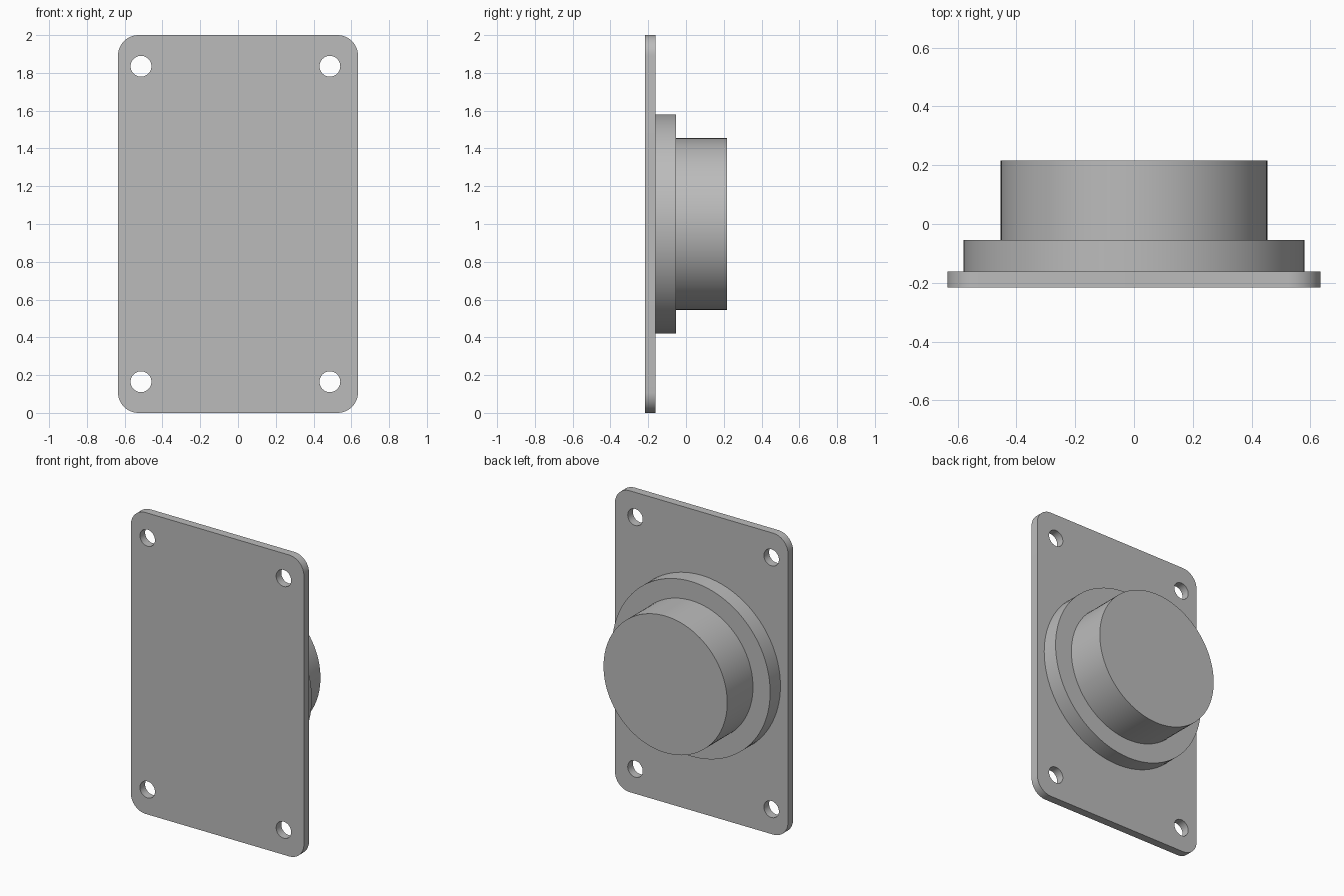
import bpy, bmesh, math

cube = bpy.data.objects.get("Cube")
if cube:
    bpy.data.objects.remove(cube, do_unlink=True)

U = 2 / 37              # base module: plate thickness
FRONT = -4 * U          # front face of the plate
HALF_W, MID_Z = 11.75 * U, 1.0

grey = bpy.data.materials.new("plain grey")
grey.use_nodes = True
colour = (0.5, 0.5, 0.5, 1)
grey.diffuse_color = colour
grey.node_tree.nodes["Principled BSDF"].inputs["Base Color"].default_value = colour


def smooth(obj):
    bpy.ops.object.select_all(action='DESELECT')
    obj.select_set(True)
    bpy.context.view_layer.objects.active = obj
    bpy.ops.object.shade_smooth_by_angle(angle=math.radians(30))


def disc(name, x, z, radius, y0, y1, sides=96):
    """Cylinder along y between y0 and y1."""
    bpy.ops.mesh.primitive_cylinder_add(
        vertices=sides, radius=radius, depth=y1 - y0,
        location=(x, (y0 + y1) / 2, z), rotation=(math.pi / 2, 0, 0))
    obj = bpy.context.object
    obj.name = name
    obj.data.materials.append(grey)
    return obj


# Mounting plate with rounded corners
bpy.ops.mesh.primitive_cube_add(size=1, location=(0, FRONT + U / 2, MID_Z))
plate = bpy.context.object
plate.name = "mounting_plate"
plate.data.materials.append(grey)
plate.scale = (2 * HALF_W, U, 2)
bpy.ops.object.transform_apply(location=False, rotation=False, scale=True)
bm = bmesh.new()
bm.from_mesh(plate.data)
corners = [e for e in bm.edges
           if abs(e.verts[0].co.y - e.verts[1].co.y) > U / 2]
bmesh.ops.bevel(bm, geom=corners, offset=2 * U, segments=12,
                profile=0.5, affect='EDGES')
bm.to_mesh(plate.data)
bm.free()

# Four screw holes, cut through the plate
for x in (-9.5 * U, 9 * U):
    for z in (MID_Z - 15.45 * U, MID_Z + 15.45 * U):
        cutter = disc("hole_cutter", x, z, 0.055, FRONT - U, FRONT + 2 * U, 48)
        cutter.hide_render = True
        cut = plate.modifiers.new("screw_hole", 'BOOLEAN')
        cut.operation = 'DIFFERENCE'
        cut.solver = 'EXACT'
        cut.object = cutter
        bpy.context.view_layer.objects.active = plate
        bpy.ops.object.modifier_apply(modifier=cut.name)
        bpy.data.objects.remove(cutter, do_unlink=True)
smooth(plate)

# Stepped round boss on the back
smooth(disc("boss_flange", 0, MID_Z, 0.58, FRONT + U, FRONT + 3 * U))
smooth(disc("boss_body", 0, MID_Z, 0.454, FRONT + 3 * U, FRONT + 8 * U))
